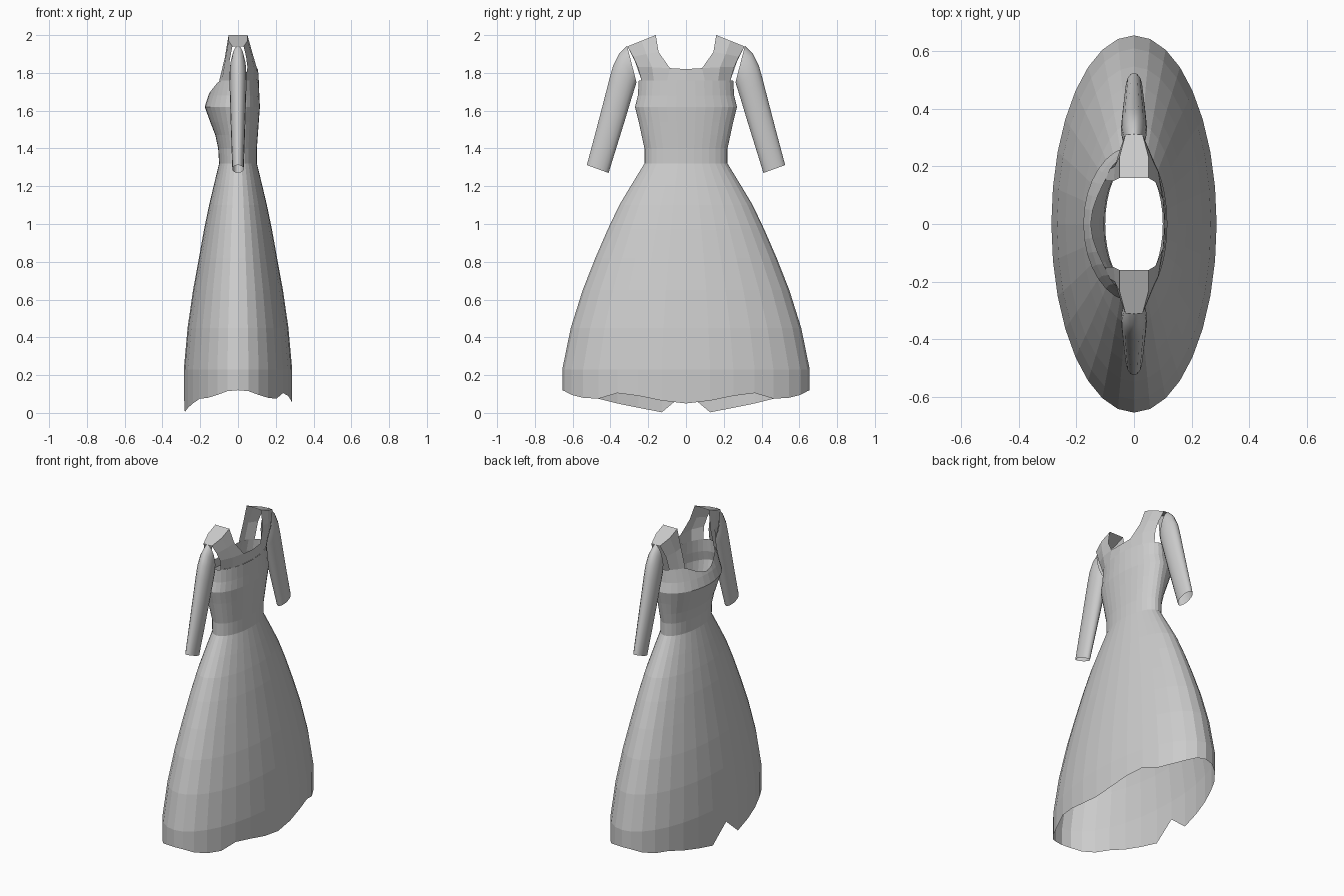
import bpy, bmesh, math

if "Cube" in bpy.data.objects:
    bpy.data.objects.remove(bpy.data.objects["Cube"])

N = 32


def make_object(name, rows_list, closed, weld=True, smooth=False):
    """Skin one or more lists of point rows into quads."""
    bm = bmesh.new()
    for rows, loop in zip(rows_list, closed):
        vs = [[bm.verts.new(p) for p in row] for row in rows]
        n = len(rows[0])
        for a, b in zip(vs, vs[1:]):
            for i in range(n if loop else n - 1):
                j = (i + 1) % n
                bm.faces.new((a[i], a[j], b[j], b[i]))
    if weld:
        bmesh.ops.remove_doubles(bm, verts=bm.verts, dist=0.0005)
    bmesh.ops.recalc_face_normals(bm, faces=bm.faces)
    me = bpy.data.meshes.new(name)
    bm.to_mesh(me)
    bm.free()
    ob = bpy.data.objects.new(name, me)
    bpy.context.collection.objects.link(ob)
    for p in me.polygons:
        p.use_smooth = smooth
    return ob


def step(i):
    """Steps from the side seam (0) to the front or back centre (8)."""
    k = i % 16
    return min(k, 16 - k)


def ring(z, front, back, side):
    pts = []
    for i in range(N):
        a = 2 * math.pi * i / N
        s = math.sin(a)
        pts.append(((back if s > 0 else front) * s, side * math.cos(a), z))
    return pts


# Skirt: flared elliptical rings ending in a wavy, notched hem
skirt = [ring(z, x, x, y) for z, x, y in (
    (1.32, .10, .22), (1.21, .127, .287), (1.1, .153, .353), (.97, .18, .415),
    (.82, .207, .48), (.65, .238, .547), (.45, .267, .61), (.23, .287, .655))]
hem_back = (.12, .115, .095, .08, .075, .105, .09, .065, .05)
hem_front = (.12, .115, .095, .08, .075, .05, .027, .003, .11)
skirt.append([(x, y, (hem_back if x > 0 else hem_front)[step(i)])
              for i, (x, y, z) in enumerate(ring(0, .287, .287, .655))])
make_object("skirt", [skirt], [True])

# Bodice: fitted rings with a scooped bust edge
bodice = [ring(*r) for r in (
    (1.32, .10, .10, .22), (1.40, .105, .10, .22), (1.47, .12, .105, .235),
    (1.54, .147, .11, .25), (1.62, .176, .116, .27), (1.68, .157, .113, .255))]
top = []
for i, (x, y, z) in enumerate(ring(1.76, .125, .11, .25)):
    k = step(i)
    if x < 0 and k > 4:
        z, x = ((1.75, x * 1.03), (1.725, x * 1.1), (1.705, x * 1.17), (1.695, x * 1.2))[k - 5]
    top.append((x, y, z))
bodice.append(top)
make_object("bodice", [bodice], [True])


# Back yoke and shoulder straps
def flip(rows):
    return [[(x, -y, z) for x, y, z in r] for r in rows]


yoke = [
    [(.11, 0, 1.76), (.101, .1, 1.76), (.08, .17, 1.76), (.04, .235, 1.76)],
    [(.106, 0, 1.82), (.1, .085, 1.825), (.085, .18, 1.83), (.05, .255, 1.83)]]
strap = [
    yoke[1][1:],
    [(.075, .145, 1.91), (.07, .21, 1.9), (.043, .28, 1.885)],
    [(.05, .16, 2.0), (.05, .235, 1.97), (.03, .31, 1.94)],
    [(-.05, .16, 2.0), (-.05, .235, 1.97), (-.03, .31, 1.94)],
    [(-.07, .15, 1.88), (-.067, .2, 1.87), (-.045, .27, 1.86)],
    [(-.1, .15, 1.755), (-.085, .19, 1.76), (-.045, .235, 1.76)]]
make_object("yoke_and_straps", [yoke, flip(yoke), strap, flip(strap)], [False] * 4)

# Sleeves: elliptical tubes given by inner edge, outer edge and half width
sections = (
    (.262, 1.75, .312, 1.943, .035), (.265, 1.74, .352, 1.905, .043),
    (.273, 1.715, .385, 1.84, .045), (.29, 1.66, .405, 1.77, .044),
    (.317, 1.57, .437, 1.645, .041), (.362, 1.425, .48, 1.48, .036),
    (.41, 1.27, .525, 1.312, .03))
for name, side in (("left_sleeve", 1), ("right_sleeve", -1)):
    rows = []
    for yi, zi, yo, zo, w in sections:
        row = []
        for i in range(16):
            a = 2 * math.pi * i / 16
            t = .5 + .5 * math.cos(a)
            row.append((w * math.sin(a), side * (yi + (yo - yi) * t), zi + (zo - zi) * t))
        rows.append(row)
    make_object(name, [rows], [True], smooth=True)
